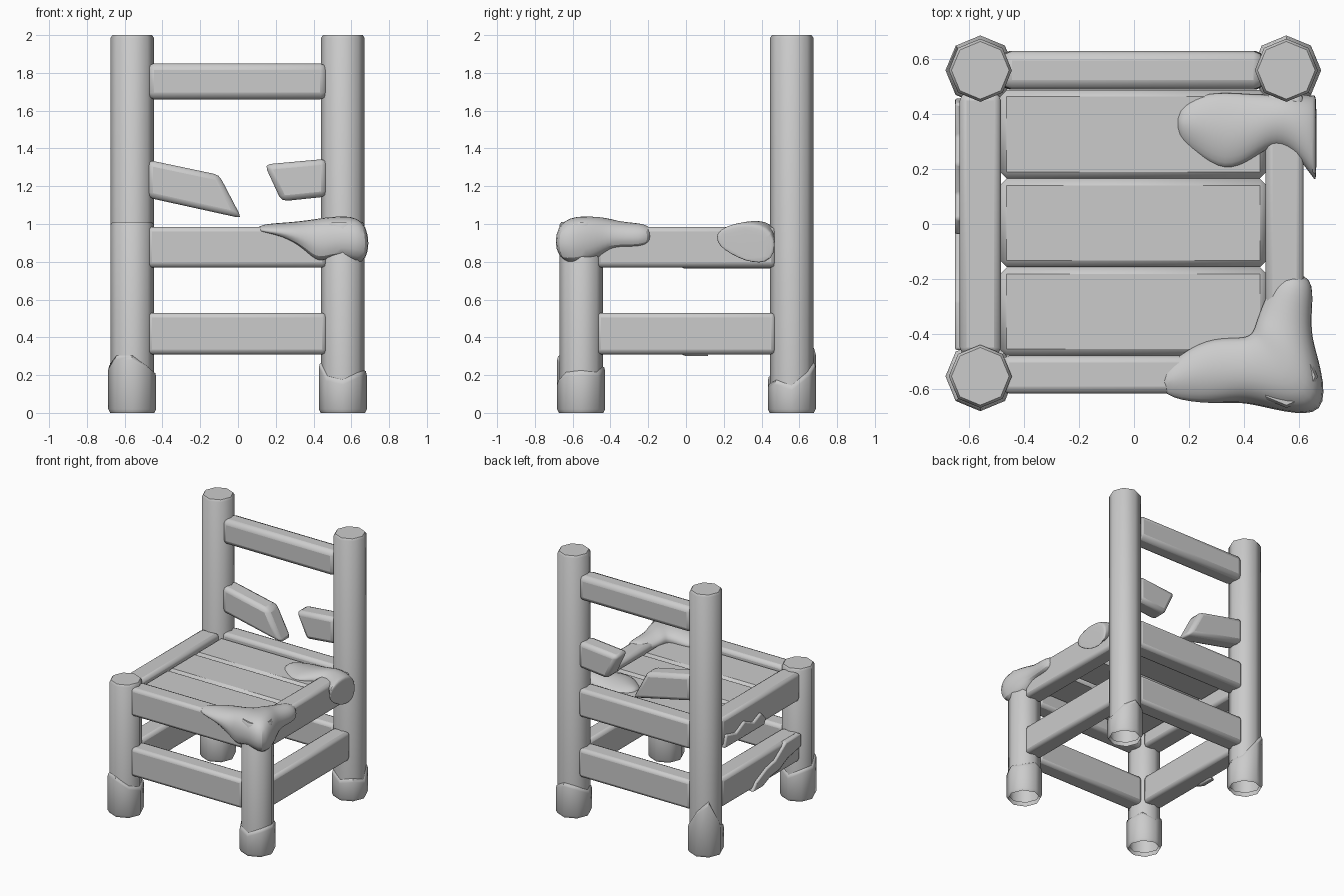
import bpy, bmesh, math

if "Cube" in bpy.data.objects:
    bpy.data.objects.remove(bpy.data.objects["Cube"])

def finish(name, bm, bevel=0, segs=2, subsurf=0, angle=50):
    bmesh.ops.recalc_face_normals(bm, faces=bm.faces[:])
    me = bpy.data.meshes.new(name)
    bm.to_mesh(me)
    bm.free()
    ob = bpy.data.objects.new(name, me)
    bpy.context.collection.objects.link(ob)
    if bevel:
        m = ob.modifiers.new("bevel", 'BEVEL')
        m.width, m.segments = bevel, segs
        m.limit_method = 'ANGLE'
    if subsurf:
        m = ob.modifiers.new("subsurf", 'SUBSURF')
        m.levels = m.render_levels = subsurf
    bpy.ops.object.select_all(action='DESELECT')
    ob.select_set(True)
    bpy.context.view_layer.objects.active = ob
    bpy.ops.object.shade_smooth_by_angle(angle=math.radians(angle))
    return ob

def loft(name, rings, cap0=True, cap1=True, **kw):
    bm = bmesh.new()
    rows = [[bm.verts.new(p) for p in r] for r in rings]
    n = len(rows[0])
    for a, b in zip(rows, rows[1:]):
        for i in range(n):
            bm.faces.new((a[i], a[(i+1) % n], b[(i+1) % n], b[i]))
    if cap0:
        bm.faces.new(rows[0])
    if cap1:
        bm.faces.new(rows[-1])
    return finish(name, bm, **kw)

def box(name, x0, x1, y0, y1, z0, z1, **kw):
    def ring(z):
        return [(x0, y0, z), (x1, y0, z), (x1, y1, z), (x0, y1, z)]
    return loft(name, [ring(z0), ring(z1)], **kw)

def octagon(cx, cy, r, zs):
    return [(cx + r*math.cos(i*math.pi/4), cy + r*math.sin(i*math.pi/4), z)
            for i, z in enumerate(zs)]

# octagonal posts, each with an irregular moss boot
posts = {
    "front_left":  (-.56, -.555, 1.01, (.22, .24, .2, .25, .26, .31, .31, .25)),
    "front_right": (.555, -.555, 1.01, (.23, .22, .25, .25, .27, .2, .18, .22)),
    "back_left":   (-.56, .56, 2.0, (.2, .22, .34, .43, .24, .2, .2, .2)),
    "back_right":  (.555, .56, 2.0, (.15, .22, .27, .25, .2, .2, .16, .18)),
}
for name, (cx, cy, h, tops) in posts.items():
    loft(name + "_post", [octagon(cx, cy, r, [z]*8) for r, z in
         ((.115, .03), (.115, h-.015), (.105, h))], cap0=False)
    loft(name + "_moss_boot", [
        octagon(cx, cy, .117, [0]*8),
        octagon(cx, cy, .127, [.02]*8),
        octagon(cx, cy, .127, [t-.03 for t in tops]),
        octagon(cx, cy, .122, [t-.01 for t in tops]),
        octagon(cx, cy, .108, tops)], cap0=False, cap1=False)

# seat rails and lower stretchers on all four sides
for label, z0, z1 in (("seat_rail", .77, .985), ("stretcher", .31, .53)):
    box("front_" + label, -.48, .47, -.618, -.48, z0, z1, bevel=.025)
    box("back_" + label, -.48, .47, .49, .63, z0, z1, bevel=.025)
    box("left_" + label, -.635, -.485, -.475, .475, z0, z1, bevel=.025)
    box("right_" + label, .48, .618, -.475, .475, z0, z1, bevel=.025)
box("top_back_slat", -.48, .47, .49, .63, 1.66, 1.85, bevel=.035)

# seat planks
for i in range(3):
    y = -.48 + i*.323
    box("seat_plank_%d" % (i+1), -.488, .483, y, y+.322, .86, .955, bevel=.024, segs=1)

# snapped middle back slat
for name, pts in (
    ("broken_slat_left", ((-.48, 1.34), (-.1, 1.26), (.02, 1.03), (-.48, 1.14))),
    ("broken_slat_right", ((.14, 1.315), (.47, 1.345), (.47, 1.145), (.23, 1.12)))):
    loft(name, [[(x, y, z) for x, z in pts] for y in (.49, .63)], bevel=.03)

# moss draped as a strip: outer xy, inner xy, outer bottom, inner bottom, top
def drape(name, stations):
    rings = []
    for ox, oy, ix, iy, bo, bi, t in stations:
        mx, my = (ox+ix)/2, (oy+iy)/2
        rings.append([(ox, oy, bo), (ox, oy, t-.03), (mx, my, t+.01),
                      (ix, iy, t-.03), (ix, iy, bi), (mx, my, min(bo, bi)+.01)])
    loft(name, rings, subsurf=2, angle=80)

drape("corner_moss", [
    (.09, -.63, .09, -.53, .96, .96, 1.0),
    (.25, -.66, .24, -.42, .93, .93, 1.01),
    (.36, -.655, .34, -.41, .85, .93, 1.02),
    (.43, -.66, .40, -.41, .77, .93, 1.03),
    (.54, -.69, .42, -.40, .83, .93, 1.04),
    (.71, -.71, .43, -.385, .77, .93, 1.045),
    (.69, -.53, .44, -.36, .79, .93, 1.04),
    (.65, -.42, .455, -.32, .87, .93, 1.02),
    (.65, -.32, .48, -.26, .87, .93, 1.01),
    (.66, -.18, .53, -.17, .88, .93, 1.0)])
drape("seat_moss", [
    (.15, .31, .15, .43, .93, .93, .975),
    (.23, .25, .25, .48, .93, .93, .99),
    (.33, .18, .35, .485, .93, .93, 1.0),
    (.43, .23, .45, .475, .93, .93, 1.01),
    (.52, .30, .53, .475, .93, .93, 1.02),
    (.60, .24, .60, .475, .92, .86, 1.02),
    (.66, .15, .66, .475, .89, .79, 1.01),
    (.665, .15, .665, .475, .88, .77, .99)])

# thin moss patches on the left side, drawn in y and z
patches = {
    "left_stretcher_moss": ((-.46, .53), (-.46, .43), (-.3, .4), (-.2, .35), (-.1, .34),
                            (0, .3), (.12, .3), (.08, .36), (-.05, .42), (-.15, .44), (-.28, .53)),
    "left_rail_moss": ((.46, .765), (.44, .86), (.32, .83), (.22, .88), (.11, .83),
                       (.02, .87), (-.04, .81), (-.02, .765)),
}
for name, pts in patches.items():
    loft(name, [[(x, y, z) for y, z in pts] for x in (-.61, -.653)], bevel=.01)
